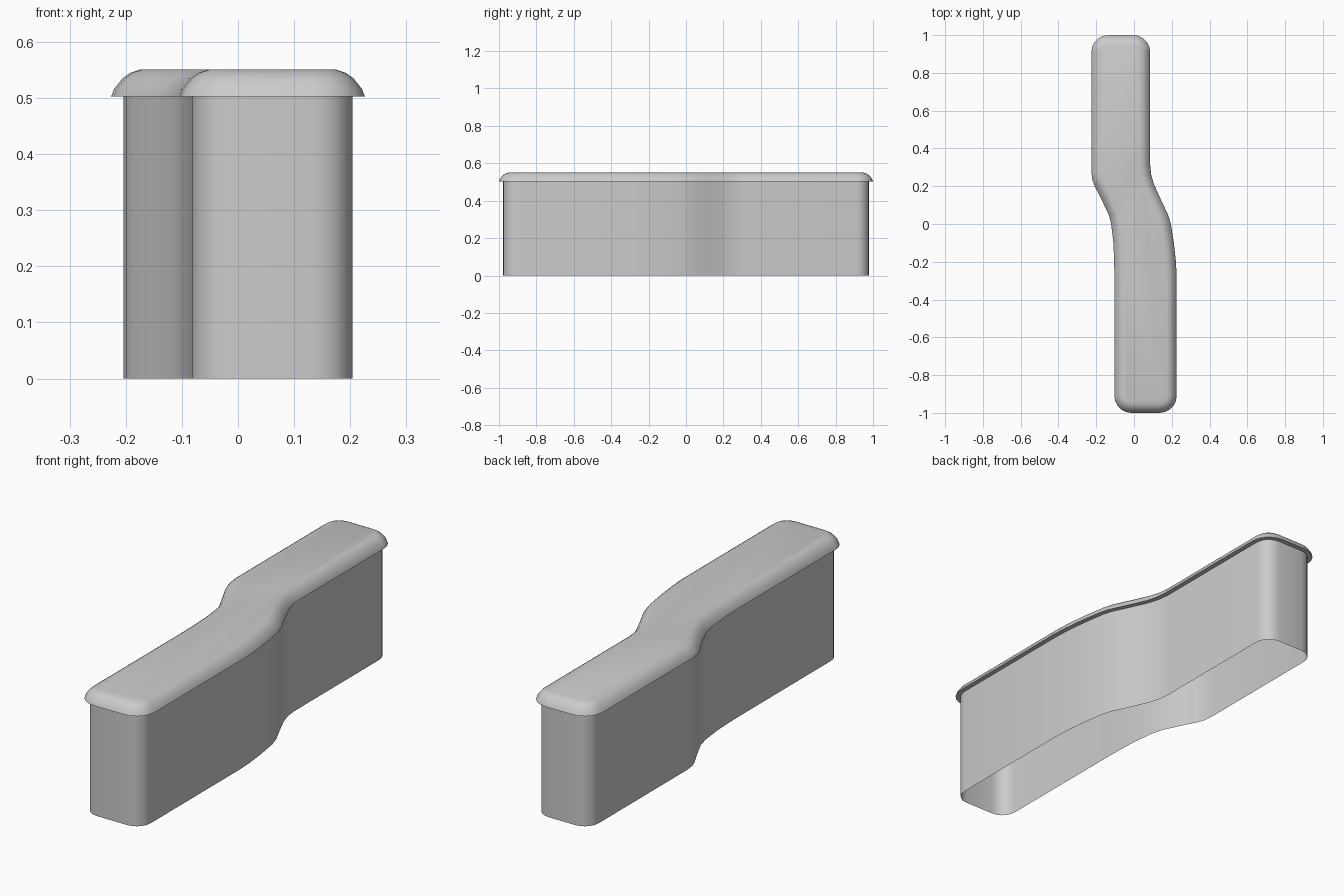
import bpy, bmesh, math
from mathutils import Vector

if "Cube" in bpy.data.objects:
    bpy.data.objects.remove(bpy.data.objects["Cube"])

X0, X1 = -0.226, 0.226      # outermost lid sides
R = 0.09                    # plan corner radius


def corner(cx, cy, start, n=5):
    return [(cx + R * math.cos(math.radians(start + 90 * i / n)),
             cy + R * math.sin(math.radians(start + 90 * i / n))) for i in range(n + 1)]


# S-bend sides of the lid outline
right_bend = [(X1, -0.28), (0.222, -0.2), (0.211, -0.1), (0.195, 0.0), (0.18, 0.05),
              (0.142, 0.13), (0.106, 0.21), (0.091, 0.26), (0.086, 0.31)]
left_bend = [(X0, 0.28), (-0.221, 0.235), (-0.208, 0.2), (-0.17, 0.125), (-0.134, 0.05),
             (-0.121, 0.0), (-0.109, -0.1), (-0.105, -0.2), (-0.104, -0.28)]
outline = (corner(-0.104 + R, -1 + R, 180) + corner(X1 - R, -1 + R, 270) + right_bend
           + corner(0.086 - R, 1 - R, 0) + corner(X0 + R, 1 - R, 90) + left_bend)


def inset(points, d):
    """Move a counter-clockwise outline inwards by d."""
    out, n = [], len(points)
    for i in range(n):
        a, b, c = (Vector(points[(i + k) % n]) for k in (-1, 0, 1))
        n1 = Vector((-(b - a).y, (b - a).x)).normalized()
        n2 = Vector((-(c - b).y, (c - b).x)).normalized()
        out.append(b + (n1 + n2) * d / (1 + n1.dot(n2)))
    return out


def build(name, rings, cap):
    """Bridge (inset, height) rings, optionally capping the last one."""
    bm = bmesh.new()
    loops = [[bm.verts.new((p.x, p.y, z)) for p in inset(outline, d)] for d, z in rings]
    n = len(outline)
    for lo, hi in zip(loops, loops[1:]):
        for i in range(n):
            j = (i + 1) % n
            bm.faces.new((lo[i], lo[j], hi[j], hi[i]))
    if cap:
        bm.faces.new(loops[-1])
    mesh = bpy.data.meshes.new(name)
    bm.to_mesh(mesh)
    bm.free()
    obj = bpy.data.objects.new(name, mesh)
    bpy.context.collection.objects.link(obj)
    bpy.ops.object.select_all(action='DESELECT')
    obj.select_set(True)
    bpy.context.view_layer.objects.active = obj
    bpy.ops.object.shade_smooth_by_angle(angle=math.radians(40))
    return obj


# Open-bottomed wall shell
build("wall", [(0.022, 0.0), (0.022, 0.503)], False)
# Rounded coping with a small overhang
build("coping", [(0.022, 0.503), (0.0, 0.503), (0.005, 0.516), (0.02, 0.535),
                 (0.034, 0.545), (0.052, 0.551)], True)
